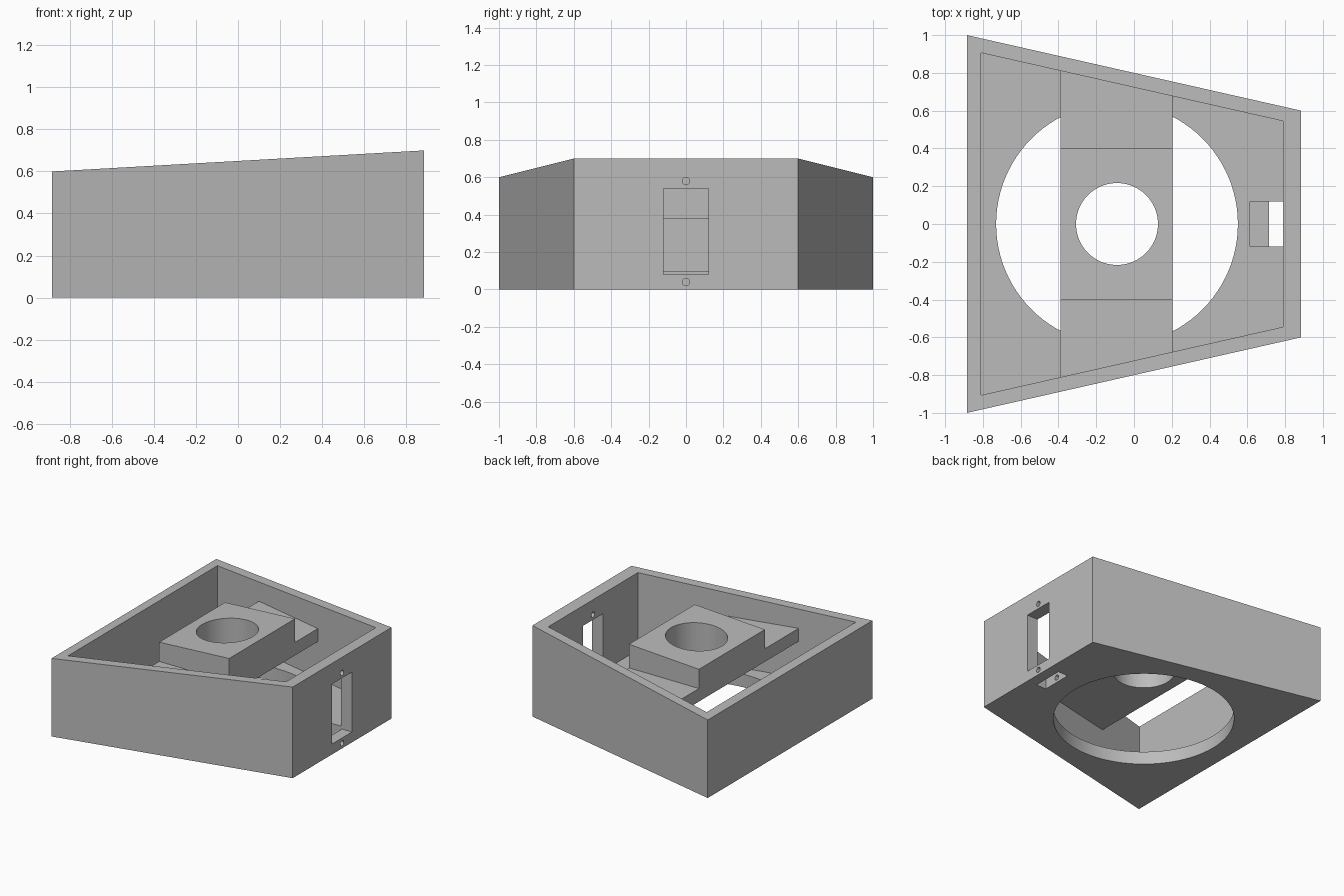
import bpy
import bmesh
import math

default = bpy.data.objects.get("Cube")
if default:
    bpy.data.objects.remove(default, do_unlink=True)

grey = bpy.data.materials.new("plain grey")
grey.use_nodes = True
COLOUR = (0.5, 0.5, 0.5, 1)
grey.diffuse_color = COLOUR
grey.node_tree.nodes["Principled BSDF"].inputs["Base Color"].default_value = COLOUR

WALL = 0.077
FLOOR = 0.1
HOLE_X = -0.09


def half_width(x):
    """Half depth of the tapered body at x."""
    return 0.8 - 0.226 * x


def rim(x):
    """Height of the sloping rim plane at x."""
    return 0.65 + 0.0565 * x


def loft(name, section, x0, x1):
    """Join the (y, z) section at x0 to the one at x1 as a closed solid."""
    bm = bmesh.new()
    a, b = [[bm.verts.new((x, y, z)) for y, z in section(x)] for x in (x0, x1)]
    n = len(a)
    bm.faces.new(a)
    bm.faces.new(b)
    for i in range(n):
        j = (i + 1) % n
        bm.faces.new((a[i], a[j], b[j], b[i]))
    bmesh.ops.recalc_face_normals(bm, faces=bm.faces)
    mesh = bpy.data.meshes.new(name)
    bm.to_mesh(mesh)
    bm.free()
    mesh.materials.append(grey)
    obj = bpy.data.objects.new(name, mesh)
    bpy.context.collection.objects.link(obj)
    return obj


def box(name, x0, x1, w, z0, z1):
    return loft(name, lambda x: [(-w, z0), (w, z0), (w, z1), (-w, z1)], x0, x1)


def cylinder(name, radius, depth, location, rotation=(0, 0, 0), sides=96):
    bpy.ops.mesh.primitive_cylinder_add(vertices=sides, radius=radius, depth=depth,
                                        location=location, rotation=rotation)
    obj = bpy.context.object
    obj.name = name
    obj.data.materials.append(grey)
    return obj


def cut(target, cutters):
    """Subtract each cutter in turn, then shade the result."""
    for obj in bpy.context.selected_objects:
        obj.select_set(False)
    bpy.context.view_layer.objects.active = target
    target.select_set(True)
    for cutter in cutters:
        cutter.hide_render = True
        mod = target.modifiers.new("cut", 'BOOLEAN')
        mod.operation = 'DIFFERENCE'
        mod.solver = 'EXACT'
        mod.object = cutter
        bpy.ops.object.modifier_apply(modifier=mod.name)
        bpy.data.objects.remove(cutter, do_unlink=True)
    bpy.ops.object.shade_smooth_by_angle(angle=math.radians(30))


def body_section(x):
    w = half_width(x)
    return [(-w, 0), (w, 0), (w, rim(x)), (-w, rim(x))]


def cavity_section(x):
    w = half_width(x) - WALL
    return [(-w, FLOOR), (w, FLOOR), (w, 1), (-w, 1)]


def bridge_section(x):
    # Low shelf at both ends, raised block in the middle
    w, low, step, block, top = half_width(x) - WALL, 0.38, 0.48, 0.4, rim(x)
    return [(-w, low), (w, low), (w, step), (block, step), (block, top),
            (-block, top), (-block, step), (-w, step)]


# Tapered open housing with floor opening, socket slot and screw holes
housing = loft("housing", body_section, -0.885, 0.885)
cutters = [
    loft("cavity_cutter", cavity_section, -0.81, 0.79),
    cylinder("floor_opening_cutter", 0.64, 0.6, (HOLE_X, 0, 0)),
    box("socket_cutter", 0.615, 1, 0.12, 0.08, 0.54),
    box("floor_slot_cutter", 0.715, 0.8, 0.12, -0.1, 0.09),
]
for z in (0.04, 0.58):
    cutters.append(cylinder("screw_cutter", 0.02, 0.36, (0.82, 0, z),
                            (0, math.pi / 2, 0), 32))
cut(housing, cutters)

# Raised bridge across the housing with its round bore
bridge = loft("bridge", bridge_section, -0.39, 0.205)
cut(bridge, [cylinder("bore_cutter", 0.217, 2, (HOLE_X, 0, 0))])
